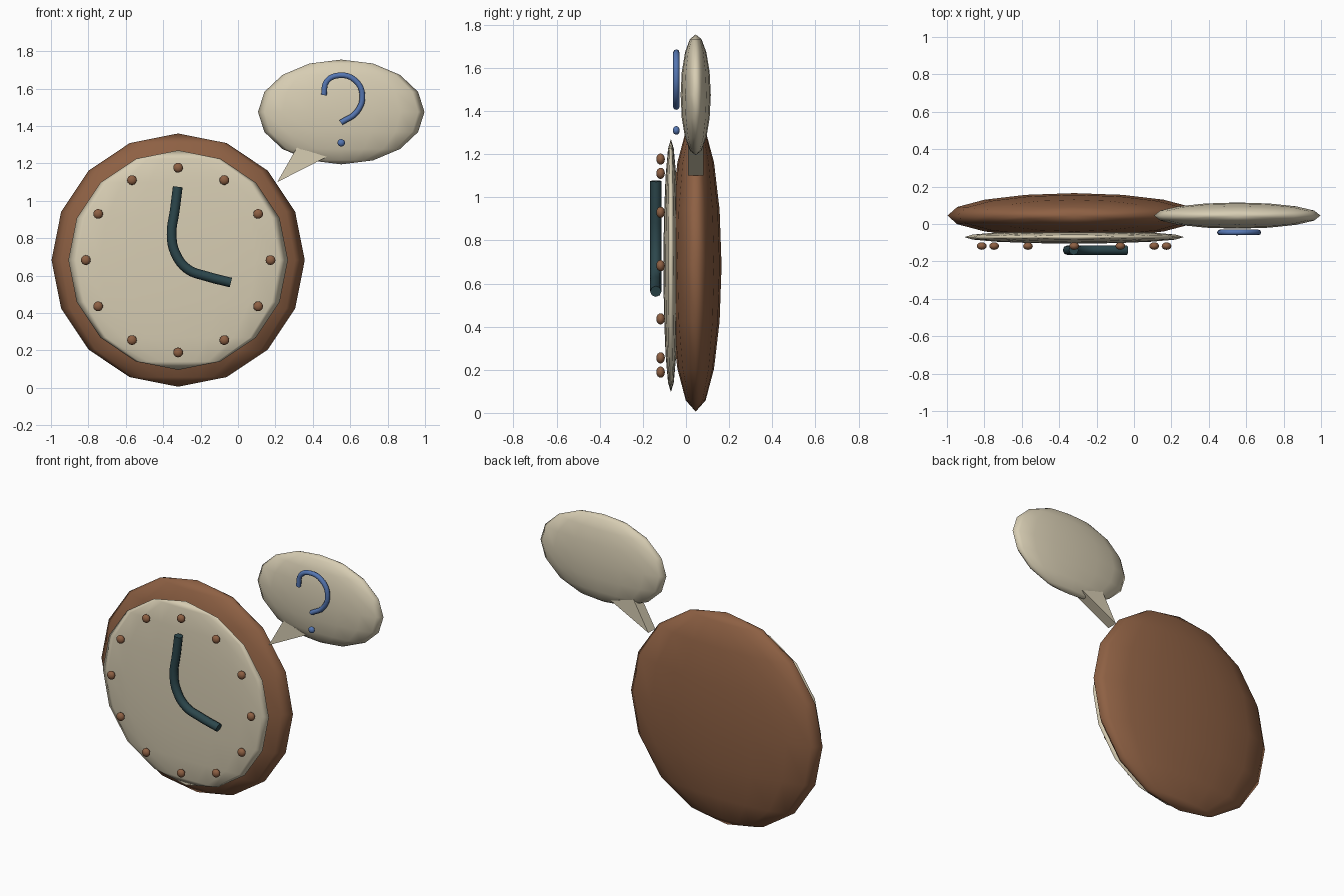
import bpy
import bmesh
import math
from mathutils import Matrix

if "Cube" in bpy.data.objects:
    bpy.data.objects.remove(bpy.data.objects["Cube"])


def material(name, rgb):
    m = bpy.data.materials.new(name)
    m.diffuse_color = (*rgb, 1)
    m.use_nodes = True
    m.node_tree.nodes["Principled BSDF"].inputs["Base Color"].default_value = m.diffuse_color
    return m


BROWN = material("warm_brown", (0.27, 0.118, 0.057))
CREAM = material("cream", (0.68, 0.61, 0.45))
TEAL = material("dark_teal", (0.025, 0.062, 0.072))
BLUE = material("blue", (0.09, 0.18, 0.44))


def add_mesh(name, bm, mat, smooth=True):
    bmesh.ops.recalc_face_normals(bm, faces=bm.faces)
    for f in bm.faces:
        f.smooth = smooth
    me = bpy.data.meshes.new(name)
    bm.to_mesh(me)
    bm.free()
    me.materials.append(mat)
    ob = bpy.data.objects.new(name, me)
    bpy.context.collection.objects.link(ob)
    return ob


def ellipsoid(name, centre, radii, mat, segments=16, rings=8):
    bm = bmesh.new()
    bmesh.ops.create_uvsphere(bm, u_segments=segments, v_segments=rings, radius=1,
                              matrix=Matrix.Translation(centre) @ Matrix.Diagonal((*radii, 1)))
    return add_mesh(name, bm, mat)


def tube(name, points, y, radius, mat):
    """Round bar along a smooth path in the xz plane."""
    cu = bpy.data.curves.new(name, 'CURVE')
    cu.dimensions = '3D'
    cu.bevel_depth = radius
    cu.bevel_resolution = 2
    cu.resolution_u = 4
    cu.use_fill_caps = True
    sp = cu.splines.new('BEZIER')
    sp.bezier_points.add(len(points) - 1)
    for bp, (x, z) in zip(sp.bezier_points, points):
        bp.co = (x, y, z)
        bp.handle_left_type = bp.handle_right_type = 'AUTO'
    ob = bpy.data.objects.new(name, cu)
    bpy.context.collection.objects.link(ob)
    dg = bpy.context.evaluated_depsgraph_get()
    me = bpy.data.meshes.new_from_object(ob.evaluated_get(dg))
    bpy.data.objects.remove(ob)
    bm = bmesh.new()
    bm.from_mesh(me)
    bpy.data.meshes.remove(me)
    bmesh.ops.remove_doubles(bm, verts=bm.verts, dist=0.0005)
    ob = add_mesh(name, bm, mat)
    # flat end caps
    for p in ob.data.polygons:
        p.use_smooth = len(p.vertices) == 4
    return ob


# clock body and dial
CX, CZ = -0.32, 0.683
ellipsoid("clock_body", (CX, 0.045, CZ), (0.677, 0.12, 0.677), BROWN)
ellipsoid("dial", (CX, -0.07, CZ), (0.587, 0.035, 0.587), CREAM)

# hour markers
for i in range(12):
    a = math.radians(30 * i)
    ellipsoid(f"hour_marker_{i + 1}",
              (CX + 0.494 * math.sin(a), -0.118, CZ + 0.494 * math.cos(a)),
              (0.026, 0.02, 0.026), BROWN)

# bent pair of clock hands
tube("clock_hands", [(-0.322, 1.075), (-0.338, 0.95), (-0.355, 0.82), (-0.335, 0.72),
                     (-0.27, 0.635), (-0.17, 0.597), (-0.038, 0.563)],
     -0.14, 0.026, TEAL)

# speech bubble with its pointed tail
ellipsoid("speech_bubble", (0.552, 0.045, 1.475), (0.445, 0.07, 0.28), CREAM)
bm = bmesh.new()
outline = [(0.21, 1.1), (0.475, 1.235), (0.315, 1.285)]
face = bm.faces.new([bm.verts.new((x, 0.01, z)) for x, z in outline])
side = bmesh.ops.extrude_face_region(bm, geom=[face])["geom"]
bmesh.ops.translate(bm, vec=(0, 0.07, 0),
                    verts=[v for v in side if isinstance(v, bmesh.types.BMVert)])
add_mesh("bubble_tail", bm, CREAM, smooth=False)

# curved hook and dot on the bubble
tube("bubble_hook", [(0.459, 1.565), (0.475, 1.64), (0.545, 1.671), (0.625, 1.645),
                     (0.665, 1.565), (0.635, 1.475), (0.55, 1.418)],
     -0.045, 0.015, BLUE)
ellipsoid("bubble_dot", (0.552, -0.045, 1.31), (0.02, 0.016, 0.02), BLUE)
